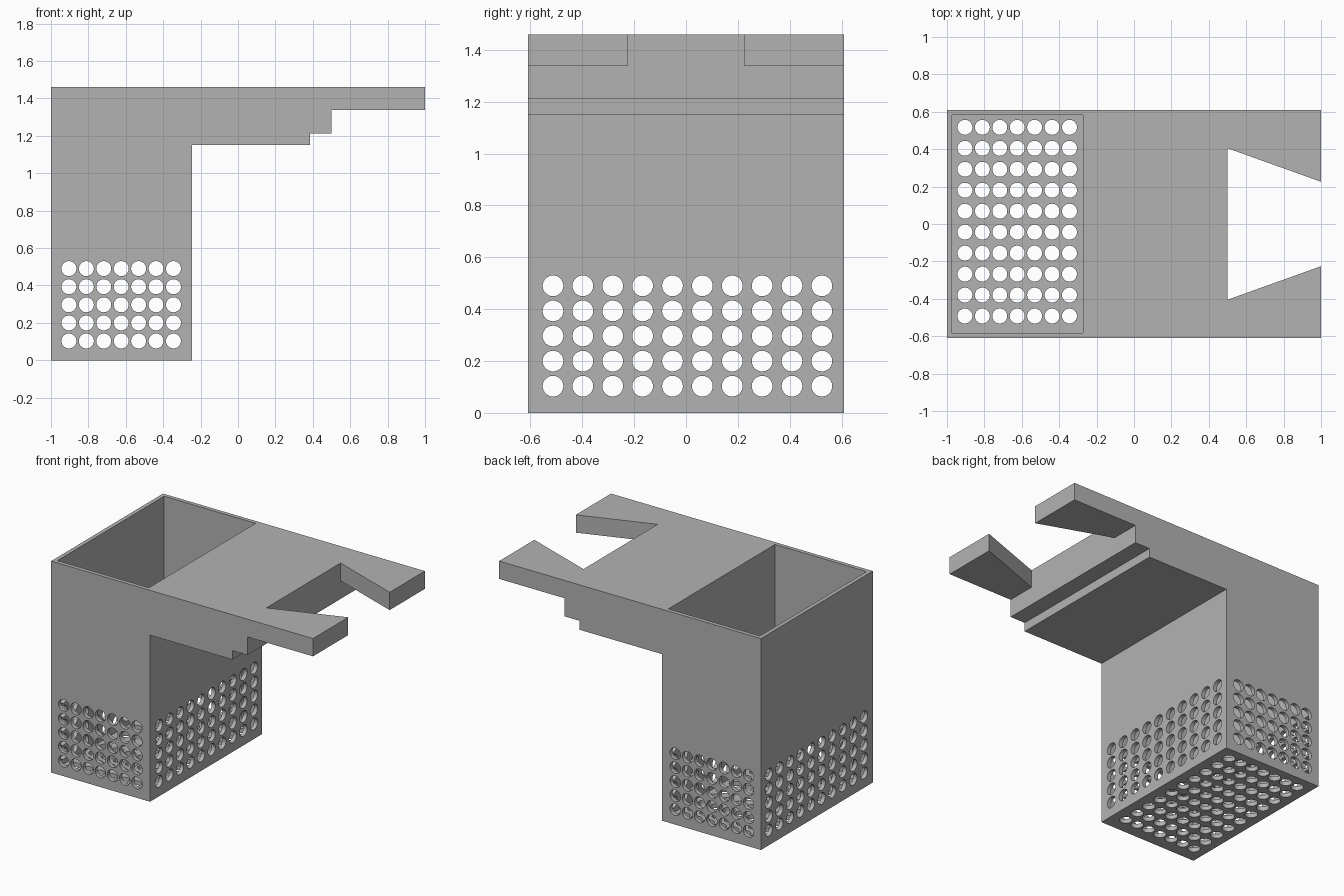
import bpy, bmesh
from math import pi
from mathutils import Matrix, Vector

cube = bpy.data.objects.get("Cube")
if cube:
    bpy.data.objects.remove(cube, do_unlink=True)

GREY = (0.45, 0.45, 0.45, 1)
mat = bpy.data.materials.new("plain grey")
mat.use_nodes = True
mat.diffuse_color = GREY
mat.node_tree.nodes["Principled BSDF"].inputs["Base Color"].default_value = GREY

HALF_DEPTH, TOP = 0.61, 1.46
HOLE_RADIUS = 0.04


def make_object(name, bm):
    bmesh.ops.recalc_face_normals(bm, faces=bm.faces)
    mesh = bpy.data.meshes.new(name)
    bm.to_mesh(mesh)
    bm.free()
    obj = bpy.data.objects.new(name, mesh)
    mesh.materials.append(mat)
    bpy.context.collection.objects.link(obj)
    return obj


def prism(name, points, offset):
    """Extrude a closed outline along an offset vector."""
    bm = bmesh.new()
    face = bm.faces.new([bm.verts.new(p) for p in points])
    result = bmesh.ops.extrude_face_region(bm, geom=[face], use_keep_orig=True)
    verts = [g for g in result["geom"] if isinstance(g, bmesh.types.BMVert)]
    bmesh.ops.translate(bm, verts=verts, vec=offset)
    return make_object(name, bm)


def spread(first, last, count):
    return [first + (last - first) * i / (count - 1) for i in range(count)]


def drill_grid(name, centres, rotation, length):
    """A set of parallel cylinders for punching a grid of holes."""
    bm = bmesh.new()
    for centre in centres:
        bmesh.ops.create_cone(bm, cap_ends=True, segments=32, radius1=HOLE_RADIUS,
                              radius2=HOLE_RADIUS, depth=length,
                              matrix=Matrix.Translation(centre) @ rotation)
    return make_object(name, bm)


def cut(target, cutter):
    mod = target.modifiers.new(cutter.name, "BOOLEAN")
    mod.operation, mod.solver, mod.object = "DIFFERENCE", "EXACT", cutter
    cutter.hide_render = True
    bpy.context.view_layer.objects.active = target
    bpy.ops.object.modifier_apply(modifier=mod.name)
    bpy.data.objects.remove(cutter, do_unlink=True)


# Body: bin and stepped shelf in one side profile
profile = [(-1, 0), (-0.245, 0), (-0.245, 1.15), (0.385, 1.15), (0.385, 1.212),
           (0.5, 1.212), (0.5, 1.337), (1, 1.337), (1, TOP), (-1, TOP)]
body = prism("perforated_bin_with_shelf", [(x, -HALF_DEPTH, z) for x, z in profile],
             Vector((0, 2 * HALF_DEPTH, 0)))

# Open cavity of the bin
cavity = [(-0.972, -0.582), (-0.273, -0.582), (-0.273, 0.582), (-0.972, 0.582)]
cut(body, prism("cavity", [(x, y, 0.03) for x, y in cavity], Vector((0, 0, 2))))

# Dovetail notch between the two arms
notch = [(0.5, -0.405), (1.178, -0.162), (1.178, 0.162), (0.5, 0.405)]
cut(body, prism("notch", [(x, y, 1.28) for x, y in notch], Vector((0, 0, 0.5))))

# Hole grids through the walls and the floor
columns = spread(-0.904, -0.345, 7)
rows = spread(0.103, 0.49, 5)
cut(body, drill_grid("front_holes", [(x, 0, z) for x in columns for z in rows],
                     Matrix.Rotation(pi / 2, 4, "X"), 1.5))
cut(body, drill_grid("side_holes",
                     [(-0.62, y, z) for y in spread(-0.513, 0.524, 10) for z in rows],
                     Matrix.Rotation(pi / 2, 4, "Y"), 1.0))
cut(body, drill_grid("floor_holes",
                     [(x, y, 0) for x in columns for y in spread(-0.492, 0.517, 10)],
                     Matrix.Identity(4), 0.11))

# Smooth hole walls, sharp corners
bpy.ops.object.select_all(action="DESELECT")
body.select_set(True)
bpy.context.view_layer.objects.active = body
bpy.ops.object.shade_smooth_by_angle()
